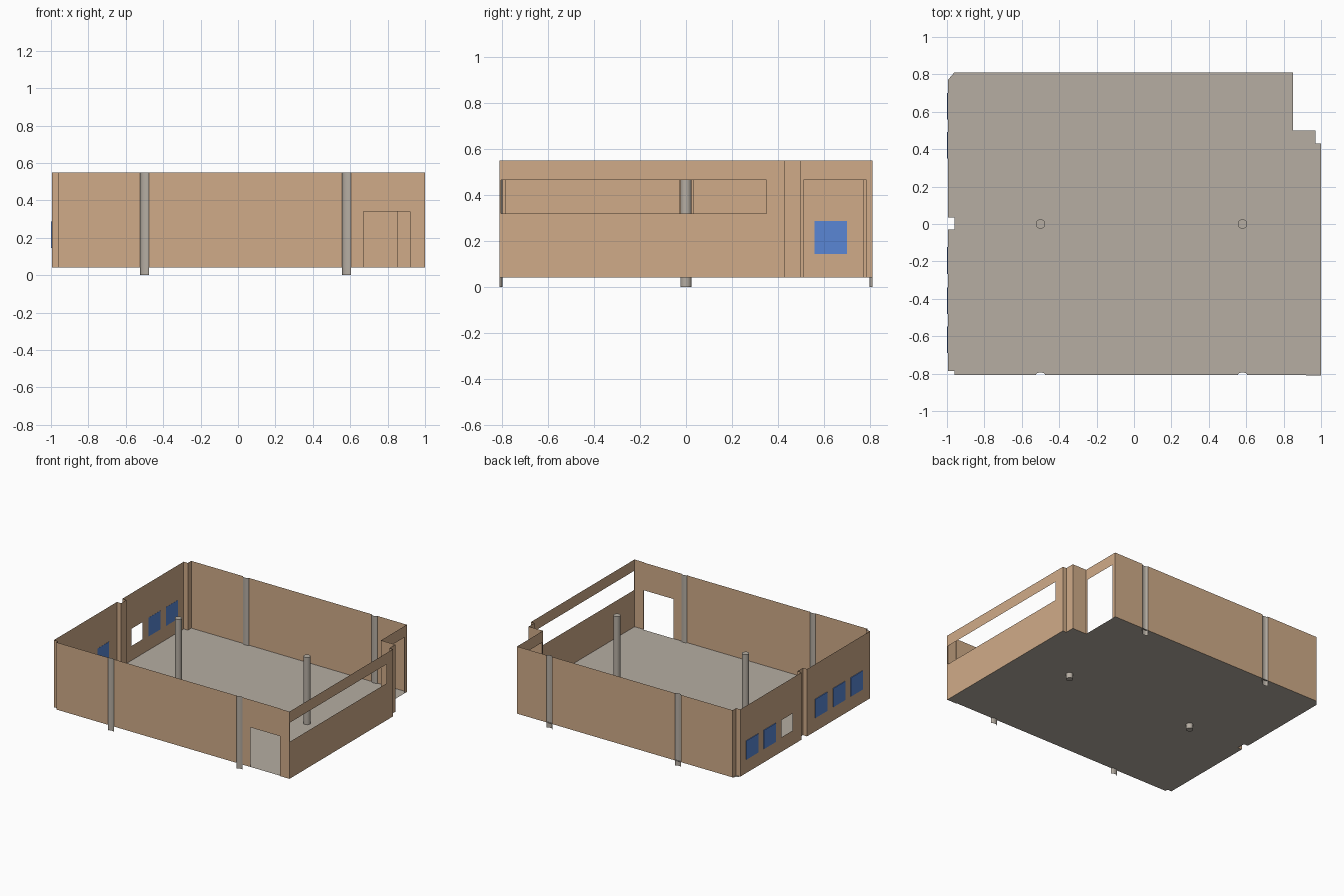
import bpy, bmesh, math

if "Cube" in bpy.data.objects:
    bpy.data.objects.remove(bpy.data.objects["Cube"])

Z0, Z1 = 0.04, 0.55          # floor level, wall top
COLS_X = (-0.5, 0.58)        # column rows


def material(name, rgb):
    m = bpy.data.materials.new(name)
    m.diffuse_color = (*rgb, 1)
    m.use_nodes = True
    m.node_tree.nodes["Principled BSDF"].inputs["Base Color"].default_value = m.diffuse_color
    return m


TAN = material("tan wall", (0.63, 0.41, 0.25))
GREY = material("warm grey concrete", (0.465, 0.42, 0.365))
BLUE = material("blue glass", (0.10, 0.24, 0.66))


def finish(name, bm, mat):
    bmesh.ops.remove_doubles(bm, verts=bm.verts, dist=1e-5)
    me = bpy.data.meshes.new(name)
    bm.to_mesh(me)
    bm.free()
    me.materials.append(mat)
    ob = bpy.data.objects.new(name, me)
    bpy.context.collection.objects.link(ob)
    return ob


def panel(bm, p, q, holes=()):
    """Thin wall sheet from p to q; holes are (start, end, bottom, top) in distance along it."""
    length = math.dist(p, q)
    us = sorted({0, length, *[u for h in holes for u in h[:2]]})
    zs = sorted({Z0, Z1, *[z for h in holes for z in h[2:]]})

    def pt(u, z):
        t = u / length
        return bm.verts.new((p[0] + (q[0] - p[0]) * t, p[1] + (q[1] - p[1]) * t, z))
    for a, b in zip(us, us[1:]):
        for c, d in zip(zs, zs[1:]):
            u, z = (a + b) / 2, (c + d) / 2
            if any(h[0] < u < h[1] and h[2] < z < h[3] for h in holes):
                continue
            bm.faces.new([pt(a, c), pt(b, c), pt(b, d), pt(a, d)])


def run(name, pts, openings=None):
    """Chain of wall sheets; openings maps a segment index to its holes."""
    bm = bmesh.new()
    for i, (p, q) in enumerate(zip(pts, pts[1:])):
        panel(bm, p, q, (openings or {}).get(i, ()))
    return finish(name, bm, TAN)


def recess(x, y, inward):
    """Shallow arc of a column set into an outer wall."""
    return [(x - 0.025 * math.cos(math.pi * i / 8),
             y + inward * 0.012 * math.sin(math.pi * i / 8)) for i in range(9)]


FY, BY = -0.811, 0.811
W = 0.024                    # half width of the wall gap at a column

# front wall with doorway, split by the columns
front_y = -0.806
run("front_wall_left", [(-0.96, front_y), (COLS_X[0] - W, front_y)])
run("front_wall_middle", [(COLS_X[0] + W, front_y), (COLS_X[1] - W, front_y)])
s = COLS_X[1] + W
run("front_wall_right", [(s, front_y), (0.92, front_y), (0.92, FY), (1, FY)],
    {0: [(0.67 - s, 0.92 - s, Z0, 0.34)]})

# right wall with long strip opening, then the stepped corner with doorway
run("right_wall", [(1, FY), (1, 0.43), (0.97, 0.43), (0.97, 0.5), (0.85, 0.5), (0.85, BY)],
    {0: [(0.006, 0.35 - FY, 0.32, 0.465)], 4: [(0.012, 0.285, Z0, 0.465)]})

# back wall, split by the columns
run("back_wall_right", [(0.85, BY), (COLS_X[1] + W, BY)])
run("back_wall_middle", [(COLS_X[1] - W, BY), (COLS_X[0] + W, BY)])
run("back_wall_left", [(COLS_X[0] - W, BY), (-0.96, BY)])

# left wall with window holes and central recess
LX = -0.995
WINDOWS = (0.63, 0.42, -0.195, -0.41, -0.62)


def hole(start, y):
    return (start - y - 0.065, start - y + 0.065, 0.15, 0.28)


run("left_wall",
    [(-0.96, BY), (-0.96, 0.77), (LX, 0.77), (LX, 0.035), (-0.96, 0.035), (-0.96, -0.03),
     (LX, -0.03), (LX, -0.785), (-0.96, -0.785), (-0.96, front_y)],
    {2: [hole(0.77, y) for y in (0.63, 0.42, 0.21)],
     6: [hole(-0.03, y) for y in WINDOWS[2:]]})

# window panes, slightly proud of the left wall
for i, y in enumerate(WINDOWS):
    bm = bmesh.new()
    bmesh.ops.create_cube(bm, size=1)
    for v in bm.verts:
        v.co = (-0.997 + v.co.x * 0.006, y + v.co.y * 0.142, 0.215 + v.co.z * 0.142)
    finish(f"window_pane_{i + 1}", bm, BLUE)

# floor slab sheet following the wall outline
outline = [(-0.96, front_y)]
for x in COLS_X:
    outline += recess(x, front_y, 1)
outline += [(0.92, front_y), (0.92, FY), (1, FY), (1, 0.43), (0.97, 0.43), (0.97, 0.5),
            (0.85, 0.5), (0.85, BY), (-0.96, BY), (-0.96, 0.77), (LX, 0.77),
            (LX, 0.035), (-0.96, 0.035), (-0.96, -0.03), (LX, -0.03), (LX, -0.785),
            (-0.96, -0.785)]
bm = bmesh.new()
floor = bm.faces.new([bm.verts.new((x, y, Z0)) for x, y in outline])
bmesh.ops.triangulate(bm, faces=[floor])
finish("floor", bm, GREY)

# free-standing columns and the column faces set in the outer walls
for n, x in enumerate(COLS_X, 1):
    bm = bmesh.new()
    bmesh.ops.create_cone(bm, cap_ends=True, segments=20, radius1=0.025, radius2=0.025, depth=Z1)
    bmesh.ops.translate(bm, verts=bm.verts, vec=(x, 0, Z1 / 2))
    finish(f"centre_column_{n}", bm, GREY)
    for side, y, inward in (("front", FY, 1), ("back", BY, -1)):
        bm = bmesh.new()
        pts = recess(x, y, inward)
        if inward < 0:
            pts.reverse()
        for a, b in zip(pts, pts[1:]):
            bm.faces.new([bm.verts.new((*c, z)) for c, z in ((a, 0), (b, 0), (b, Z1), (a, Z1))])
        finish(f"{side}_column_{n}", bm, GREY)

# smooth round columns
for ob in bpy.data.objects:
    ob.select_set("column" in ob.name)
    if "column" in ob.name:
        bpy.context.view_layer.objects.active = ob
bpy.ops.object.shade_smooth_by_angle(angle=math.radians(35))
